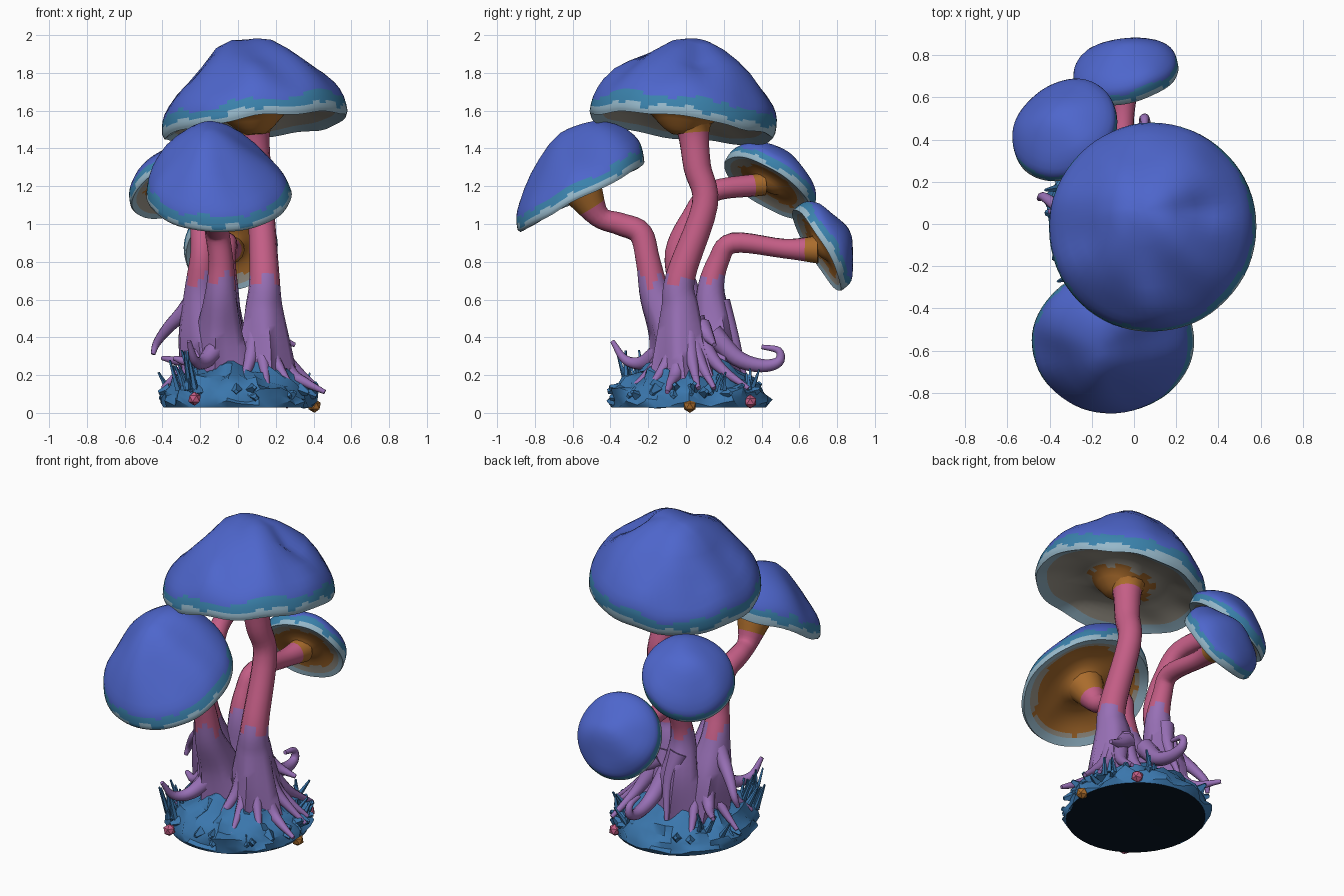
import bpy, bmesh, math, random
from mathutils import Vector, noise

if "Cube" in bpy.data.objects:
    bpy.data.objects.remove(bpy.data.objects["Cube"])
random.seed(4)

def mat(name, r, g, b):
    m = bpy.data.materials.new(name)
    lin = [(c / 255 / 12.92) if c < 11 else ((c / 255 + 0.055) / 1.055) ** 2.4 for c in (r, g, b)]
    m.diffuse_color = (*lin, 1)
    m.use_nodes = True
    m.node_tree.nodes["Principled BSDF"].inputs["Base Color"].default_value = m.diffuse_color
    return m

M = [mat("cap_blue", 78, 102, 204), mat("teal", 58, 130, 172), mat("pale_blue", 150, 184, 202),
     mat("gill_grey", 160, 154, 142), mat("amber_brown", 170, 108, 44), mat("pink", 196, 94, 134),
     mat("purple", 152, 112, 182), mat("moss_blue", 58, 118, 172), mat("dark_navy", 8, 22, 36)]
CAP, TEAL, PALE, GILL, BROWN, PINK, PURPLE, MOSS, DARK = range(9)

def finish(name, bm, angle=50):
    bmesh.ops.recalc_face_normals(bm, faces=bm.faces)
    me = bpy.data.meshes.new(name)
    bm.to_mesh(me)
    bm.free()
    for m in M:
        me.materials.append(m)
    ob = bpy.data.objects.new(name, me)
    bpy.context.collection.objects.link(ob)
    bpy.ops.object.select_all(action='DESELECT')
    ob.select_set(True)
    bpy.context.view_layer.objects.active = ob
    bpy.ops.object.shade_smooth_by_angle(angle=math.radians(angle))
    return ob

def skin(bm, rings, rule):
    """Bridge consecutive rings, closing both ends; rule(face centre, ring, side) gives the colour."""
    n = len(rings[0])
    for i in range(len(rings) - 1):
        for j in range(n):
            k = (j + 1) % n
            f = bm.faces.new((rings[i][j], rings[i][k], rings[i + 1][k], rings[i + 1][j]))
            f.material_index = rule(f.calc_center_median(), i, j)
    for i, end in ((0, rings[0]), (len(rings) - 2, rings[-1])):
        f = bm.faces.new(end)
        f.material_index = rule(f.calc_center_median(), i, 0)

def refine(pts, n):
    """Split each profile span into n equal steps."""
    out = []
    for a, b in zip(pts, pts[1:]):
        out += [tuple(p + (q - p) * s / n for p, q in zip(a, b)) for s in range(n)]
    return out + [pts[-1]]

# Cap profile: radius and height as fractions, outside down to the lip, then the gills
OUTER = [(.05, 1), (.16, .975), (.34, .87), (.52, .71), (.68, .56), (.82, .41), (.92, .27)] \
    + refine([(.965, .19), (.99, .12), (1, .05), (1, 0), (.98, -.05)], 2)
UNDER = refine([(.93, -.02), (.8, .045), (.65, .095), (.48, .115), (.34, .085), (.2, -.04), (.1, -.1)], 2)

def cap(name, centre, normal, radius, height, lean, power, brown, pinch=0, dent=None):
    c, nrm, lean = Vector(centre), Vector(normal).normalized(), Vector(lean)
    u = Vector((1, 0, 0))
    u = (u - nrm * u.dot(nrm)).normalized()
    v = nrm.cross(u)
    bm = bmesh.new()
    rings, seg = [], 64
    prof = OUTER + UNDER
    for i, (r, h) in enumerate(prof):
        top = i < len(OUTER)
        hh = h ** power if h > 0 and top else h
        ring = []
        for j in range(seg):
            a = 2 * math.pi * j / seg
            p = v * math.sin(a) * r * radius
            p += u * math.cos(a) * r * radius * (1 - pinch * max(hh, 0) * top)
            q = c + p
            bump = noise.noise(q * 4.5) * (.05 + .06 * min(1, max(0, h * 3)) * top) * radius
            if dent and top:
                bump -= .05 * math.exp(-((q.x - dent[0]) ** 2 + (q.y - dent[1]) ** 2) / .005)
            p = q + nrm * (hh * height + bump)
            if top:
                p += lean * max(hh, 0)
            ring.append(bm.verts.new(p))
        rings.append(ring)
    def rule(p, i, j):
        w = noise.noise(p * 11)
        r, h = [(prof[i][k] + prof[min(i + 1, len(prof) - 1)][k]) / 2 for k in (0, 1)]
        if i < len(OUTER) - 1:
            return PALE if h < .025 + w * .05 else TEAL if h < .125 + w * .08 else CAP
        return PALE if r > .88 else BROWN if r < brown + w * .13 else GILL
    skin(bm, rings, rule)
    return finish(name, bm, 60)

cap("large_cap", (.09, -.02, 1.53), (-.12, .12, 1), .495, .475, (0, .03, 0), .88, .38, .07, (.34, 0))
cap("front_cap", (-.10, -.555, 1.155), (0, -.48, .88), .385, .345, (-.06, .11, .06), .8, .78, .22)
cap("back_left_cap", (-.325, .435, 1.2), (-.4, .5, .8), .265, .17, (.03, .02, .05), .68, .64)
cap("low_back_cap", (-.035, .70, .865), (-.18, .84, .5), .25, .17, (0, 0, .03), .58, .68)

def spline(pts, steps):
    """Catmull-Rom through points of (x, y, z, r)."""
    q = [Vector(p) for p in pts]
    q = [q[0] * 2 - q[1]] + q + [q[-1] * 2 - q[-2]]
    out = []
    for i in range(1, len(q) - 2):
        a, b, c, d = q[i - 1:i + 3]
        for s in range(steps):
            t = s / steps
            out.append(.5 * (2 * b + (c - a) * t + (2 * a - 5 * b + 4 * c - d) * t * t
                             + (3 * b - a - 3 * c + d) * t ** 3))
    return out + [q[-2]]

def tube(name, pts, rule, sides=14, steps=5, ridges=0.0):
    path = spline(pts, steps)
    bm = bmesh.new()
    rings, u = [], Vector((1, 0, 0))
    for i, p in enumerate(path):
        t = (path[min(i + 1, len(path) - 1)].xyz - path[max(i - 1, 0)].xyz).normalized()
        u = (u - t * u.dot(t)).normalized()
        w = t.cross(u)
        ring = []
        for j in range(sides):
            a = 2 * math.pi * j / sides
            flare = ridges * max(0, min(1, (.68 - p.z) / .4))
            r = max(p.w, .004) * (1 + flare * math.sin(5 * a + pts[0][0] * 20))
            ring.append(bm.verts.new(p.xyz + (u * math.cos(a) + w * math.sin(a)) * r))
        rings.append(ring)
    skin(bm, rings, rule)
    return finish(name, bm, 60)

# Stems: purple ridged trunks turning pink, with a brown collar under the cap
def stem(name, reach, pts):
    top = Vector(pts[-1][:3])
    def rule(p, i, j):
        if p.z < .70 + .04 * math.sin(j * 1.3):
            return PURPLE
        return BROWN if (p - top).length < reach else PINK
    tube(name, pts, rule, ridges=.2)

stem("large_stem", .13, [(.13, 0, .13, .18), (.14, -.02, .33, .135), (.135, -.03, .55, .1), (.14, -.03, .72, .08),
                         (.12, .1, 1.1, .07), (.1, .06, 1.3, .074), (.085, .04, 1.48, .085), (.08, .035, 1.58, .13)])
stem("front_stem", .13, [(-.08, -.01, .18, .16), (-.09, -.07, .42, .12), (-.09, -.16, .62, .085), (-.09, -.2, .8, .066),
                         (-.11, -.24, .95, .064), (-.12, -.35, 1, .06), (-.11, -.46, 1.04, .06), (-.1, -.55, 1.18, .11)])
stem("back_left_stem", .075, [(-.14, .05, .18, .15), (-.18, .03, .42, .13), (-.2, -.01, .64, .085), (-.19, -.05, .85, .062),
                              (-.2, .03, 1.03, .058), (-.23, .14, 1.17, .055), (-.31, .41, 1.21, .06)])
stem("low_back_stem", .1, [(-.05, .13, .18, .15), (-.07, .15, .42, .11), (-.07, .13, .64, .075), (-.07, .17, .8, .058),
                           (-.06, .25, .9, .055), (-.05, .52, .87, .052), (-.04, .7, .865, .075)])

# Roots: hand-placed curling ones, then a ring of plain ones; all taper by rule
roots = []
def root(*pts):
    n = len(pts) - 1
    roots.append([(*p, .058 - .046 * (i / n) ** .8) for i, p in enumerate(pts)])

root((-.2, 0, .64), (-.29, .04, .53), (-.37, .09, .45), (-.43, .13, .37), (-.45, .12, .31))
root((.03, .14, .42), (.05, .27, .29), (.05, .4, .25), (.05, .49, .27), (.05, .49, .33), (.05, .4, .35))
root((-.1, -.1, .36), (-.18, -.22, .27), (-.23, -.32, .28), (-.26, -.39, .38))
root((.16, -.02, .42), (.27, -.05, .22), (.36, -.08, .16), (.46, -.1, .11))
root((.15, .05, .42), (.23, .17, .25), (.29, .33, .13))
root((-.08, .18, .58), (-.05, .25, .4), (-.08, .31, .2))
root((.13, .08, .45), (.2, .12, .4), (.3, .15, .36))
root((-.2, .08, .4), (-.28, .17, .28), (-.4, .3, .29))
root((-.15, 0, .4), (-.25, -.06, .28), (-.34, -.03, .29))
for deg in (-100, -72, -45, 5, 35, 95, 125, 165, 225):
    a = math.radians(deg)
    cx, cy = (.11, 0) if math.cos(a) > -.2 else (-.12, .04)
    rr = random.uniform(.25, .31)
    d = Vector((math.cos(a), math.sin(a)))
    s = Vector((-d.y, d.x)) * random.uniform(-.06, .06)
    root(*[(cx + (d.x * rr + s.x) * f, cy + (d.y * rr + s.y) * f, z) for f, z in
           ((.15, .5), (.4, .32), (.7, .22), (1.05, .13))])
for i, pts in enumerate(roots):
    tube("root_%02d" % i, pts, lambda p, i, j: PURPLE, sides=9, steps=5)

# Mossy rugged mound with a dark underside
bm = bmesh.new()
rings = []
for r, z in refine([(.02, .36), (.5, .25), (.8, .18), (.97, .11), (1, .05)], 2) + [(.96, .028), (.88, .028), (.1, .04)]:
    ring = []
    for j in range(44):
        a = 2 * math.pi * j / 44
        p = Vector((math.cos(a) * r * .41, math.sin(a) * r * .425 + .015, z))
        if z > .045:
            k = noise.noise(p * 14) * .05
            p += Vector((math.cos(a) * k, math.sin(a) * k, k * .9))
        ring.append(bm.verts.new(p))
    rings.append(ring)
skin(bm, rings, lambda p, i, j: DARK if i >= 9 else MOSS)
finish("mossy_mound", bm, 35)

# Grass blades in clusters, plus short tufts around the edge
def blade(bm, base, tip, width):
    r = bmesh.ops.create_cone(bm, cap_ends=True, segments=4, radius1=width, radius2=width * .35, depth=1)
    b, t = Vector(base), Vector(tip)
    rot = (t - b).to_track_quat('Z', 'Y')
    for v in r["verts"]:
        v.co = (b + t) / 2 + rot @ Vector((v.co.x, v.co.y, v.co.z * (t - b).length))

bm = bmesh.new()
for cx, cy, n, hgt in ((-.26, -.27, 13, .15), (.14, .36, 5, .06), (.29, .2, 4, .06), (-.31, .2, 5, .08)):
    for _ in range(n):
        x, y = cx + random.uniform(-.06, .06), cy + random.uniform(-.06, .06)
        blade(bm, (x, y, .12), (x * 1.08 + random.uniform(-.05, .05), y * 1.08 + random.uniform(-.04, .04),
                                .17 + hgt * random.uniform(.4, 1.1)), .017)
for _ in range(22):
    a = random.uniform(0, 6.283)
    x, y, z = .36 * math.cos(a), .37 * math.sin(a) + .015, random.uniform(.07, .13)
    blade(bm, (x, y, z), (x * 1.17, y * 1.17, z + random.uniform(-.03, .05)), .035)
for f in bm.faces:
    f.material_index = MOSS
finish("grass_blades", bm, 30)

# Small pebbles at the foot
for name, pos, col in (("amber_pebble", (.405, .02, .037), BROWN), ("pink_pebble_front", (-.23, -.36, .075), PINK),
                       ("pink_pebble_back", (.26, .34, .06), PINK)):
    bm = bmesh.new()
    bmesh.ops.create_icosphere(bm, subdivisions=1, radius=.037)
    bmesh.ops.translate(bm, verts=bm.verts, vec=pos)
    for f in bm.faces:
        f.material_index = col
    finish(name, bm, 30)
